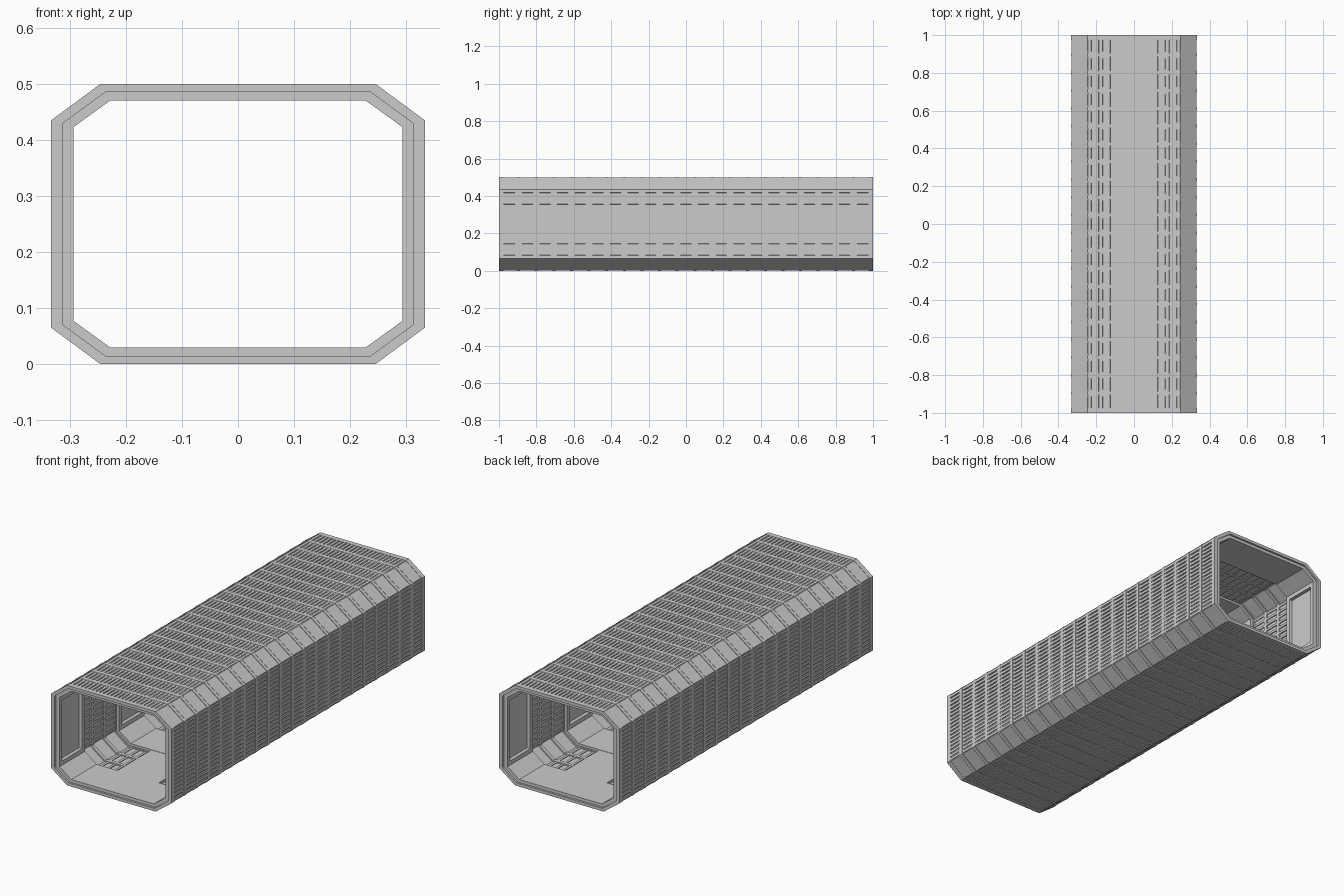
import bpy, bmesh
from mathutils import Vector

if "Cube" in bpy.data.objects:
    bpy.data.objects.remove(bpy.data.objects["Cube"])


def octagon(t):
    """Cross-section: t=0 is the outer skin, t=1 the inner lining."""
    w, h = 0.333 - 0.04 * t, 0.25 - 0.03 * t
    cx, cz = 0.245 - 0.017 * t, 0.185 - 0.012 * t
    pts = [(cx, -h), (w, -cz), (w, cz), (cx, h), (-cx, h), (-w, cz), (-w, -cz), (-cx, -h)]
    return [Vector((x, 0, z + 0.25)) for x, z in pts]


def add_ring(bm, t_out, t_in, y0, y1):
    """Hollow octagonal ring; returns the inward facing faces."""
    loops = []
    for t, y in ((t_out, y0), (t_out, y1), (t_in, y1), (t_in, y0)):
        loops.append([bm.verts.new((p.x, y, p.z)) for p in octagon(t)])
    inner = []
    for k in range(4):
        a, b = loops[k], loops[(k + 1) % 4]
        for i in range(8):
            j = (i + 1) % 8
            f = bm.faces.new((a[i], a[j], b[j], b[i]))
            if k == 2:
                inner.append(f)
    return inner


def add_bar(bm, side, frac, half, t_out, t_in, y0, y1):
    """Long strip lying on one side of the octagon."""
    j = (side + 1) % 8
    o, n = octagon(t_out), octagon(t_in)
    d = (o[j] - o[side]).normalized() * half
    po, pi = o[side].lerp(o[j], frac), n[side].lerp(n[j], frac)
    sec = [po - d, po + d, pi + d, pi - d]
    a = [bm.verts.new((p.x, y0, p.z)) for p in sec]
    b = [bm.verts.new((p.x, y1, p.z)) for p in sec]
    bm.faces.new(a)
    bm.faces.new(b[::-1])
    for i in range(4):
        k = (i + 1) % 4
        bm.faces.new((a[i], b[i], b[k], a[k]))


def finish(bm, name):
    bmesh.ops.recalc_face_normals(bm, faces=bm.faces[:])
    me = bpy.data.meshes.new(name)
    bm.to_mesh(me)
    bm.free()
    ob = bpy.data.objects.new(name, me)
    bpy.context.collection.objects.link(ob)
    return ob


RIBS = [-0.895 + i * 1.79 / 19 for i in range(20)]

# continuous shell
bm = bmesh.new()
add_ring(bm, 0.14, 0.42, -0.995, 0.995)
finish(bm, "shell")

# outer hoops, one at every bay line
bm = bmesh.new()
for y in RIBS:
    add_ring(bm, 0.0, 0.2, y - 0.008, y + 0.008)
    add_ring(bm, 0.08, 0.2, y - 0.018, y + 0.018)
finish(bm, "outer_hoops")

# outer slats on floor, walls and roof, plates on the bevelled corners
bm = bmesh.new()
for side, n in ((7, 24), (1, 18), (3, 24), (5, 18)):
    for i in range(n):
        add_bar(bm, side, (i + 0.5) / n, 0.0065, 0.03, 0.2, -0.99, 0.99)
finish(bm, "outer_slats")

bm = bmesh.new()
for y0, y1 in zip([-1.0] + RIBS, RIBS + [1.0]):
    for side in (0, 2, 4, 6):
        add_bar(bm, side, 0.5, 0.052, 0.04, 0.2, y0 + 0.012, y1 - 0.012)
finish(bm, "corner_plates")

# inner hoops and stringers forming the lattice
bm = bmesh.new()
for y in RIBS:
    add_ring(bm, 0.4, 0.62, y - 0.009, y + 0.009)
finish(bm, "inner_hoops")

bm = bmesh.new()
for side, n in ((7, 12), (1, 12), (3, 12), (5, 12)):
    for i in range(n):
        add_bar(bm, side, (i + 0.5) / n, 0.006, 0.4, 0.58, -0.9, 0.9)
finish(bm, "inner_stringers")

# end rims
bm = bmesh.new()
for s in (-1, 1):
    add_ring(bm, 0.0, 0.5, s * 1.0, s * 0.975)
finish(bm, "end_rims")

# lined frames with recessed wall panels
for name, spans in (("end_lining", ((-0.99, -0.79), (0.79, 0.99))),
                    ("middle_lining", ((-0.52, -0.32), (0.32, 0.52)))):
    bm = bmesh.new()
    walls = []
    for y0, y1 in spans:
        inner = add_ring(bm, 0.35, 1.0, y0, y1)
        walls += [inner[1], inner[5]]
    bmesh.ops.recalc_face_normals(bm, faces=bm.faces[:])
    bmesh.ops.inset_individual(bm, faces=walls, thickness=0.03, depth=0.0)
    bmesh.ops.inset_individual(bm, faces=walls, thickness=0.003, depth=-0.015)
    finish(bm, name)

# smooth walkway plate down the middle of the floor
bm = bmesh.new()
bmesh.ops.create_cube(bm, size=1.0)
bmesh.ops.scale(bm, vec=(0.23, 1.9, 0.014), verts=bm.verts[:])
bmesh.ops.translate(bm, vec=(0, 0, 0.0215), verts=bm.verts[:])
finish(bm, "floor_plate")
